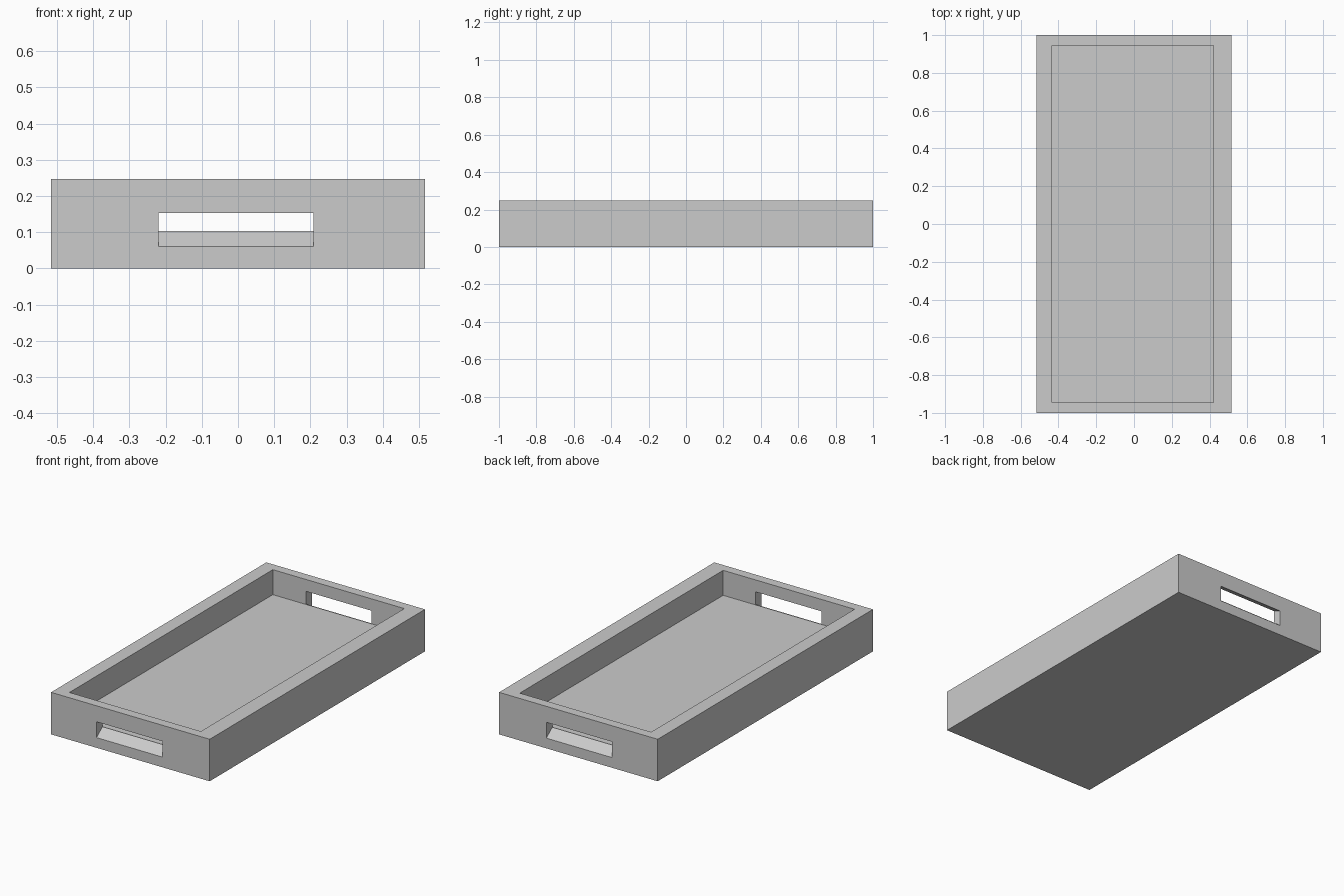
import bpy
import bmesh

cube = bpy.data.objects.get("Cube")
if cube:
    bpy.data.objects.remove(cube, do_unlink=True)

HALF_X, HALF_Y, HEIGHT = 0.516, 1.0, 0.247
INNER_Y, FLOOR = 0.945, 0.1

grey = bpy.data.materials.new("plain grey")
grey.use_nodes = True
colour = (0.6, 0.6, 0.6, 1)
grey.diffuse_color = colour
grey.node_tree.nodes["Principled BSDF"].inputs["Base Color"].default_value = colour


def prism(name, profile, x0, x1):
    """Extrude a (y, z) profile along x."""
    bm = bmesh.new()
    face = bm.faces.new([bm.verts.new((x0, y, z)) for y, z in profile])
    result = bmesh.ops.extrude_face_region(bm, geom=[face])
    verts = [g for g in result["geom"] if isinstance(g, bmesh.types.BMVert)]
    bmesh.ops.translate(bm, verts=verts, vec=(x1 - x0, 0, 0))
    bmesh.ops.recalc_face_normals(bm, faces=bm.faces)
    mesh = bpy.data.meshes.new(name)
    bm.to_mesh(mesh)
    bm.free()
    mesh.materials.append(grey)
    obj = bpy.data.objects.new(name, mesh)
    bpy.context.collection.objects.link(obj)
    return obj


def box_profile(half_y, z0, z1):
    return [(-half_y, z0), (half_y, z0), (half_y, z1), (-half_y, z1)]


def slot_profile(side):
    """Handle slot that rises towards the inside, run past both wall faces."""
    def at(y, outer, inner):
        t = (HALF_Y - y) / (HALF_Y - INNER_Y)
        return (side * y, outer + (inner - outer) * t)
    y_out, y_in = HALF_Y + 0.02, INNER_Y - 0.02
    return [at(y_out, 0.06, 0.103), at(y_in, 0.06, 0.103),
            at(y_in, 0.153, 0.177), at(y_out, 0.153, 0.177)]


# Tray body, then the hollow and a handle slot in each end wall
tray = prism("tray", box_profile(HALF_Y, 0, HEIGHT), -HALF_X, HALF_X)
cutters = [prism("hollow_cutter", box_profile(INNER_Y, FLOOR, HEIGHT + 0.2), -0.435, 0.42)]
for label, side in (("front", -1), ("back", 1)):
    cutters.append(prism(label + "_slot_cutter", slot_profile(side), -0.22, 0.208))

for cutter in cutters:
    cutter.hide_render = True
    cut = tray.modifiers.new(cutter.name, "BOOLEAN")
    cut.operation, cut.solver, cut.object = "DIFFERENCE", "EXACT", cutter

# Bake the cuts and drop the helpers
bpy.context.view_layer.update()
evaluated = tray.evaluated_get(bpy.context.evaluated_depsgraph_get())
final_mesh = bpy.data.meshes.new_from_object(evaluated)
tray.modifiers.clear()
tray.data = final_mesh
for cutter in cutters:
    bpy.data.objects.remove(cutter, do_unlink=True)
